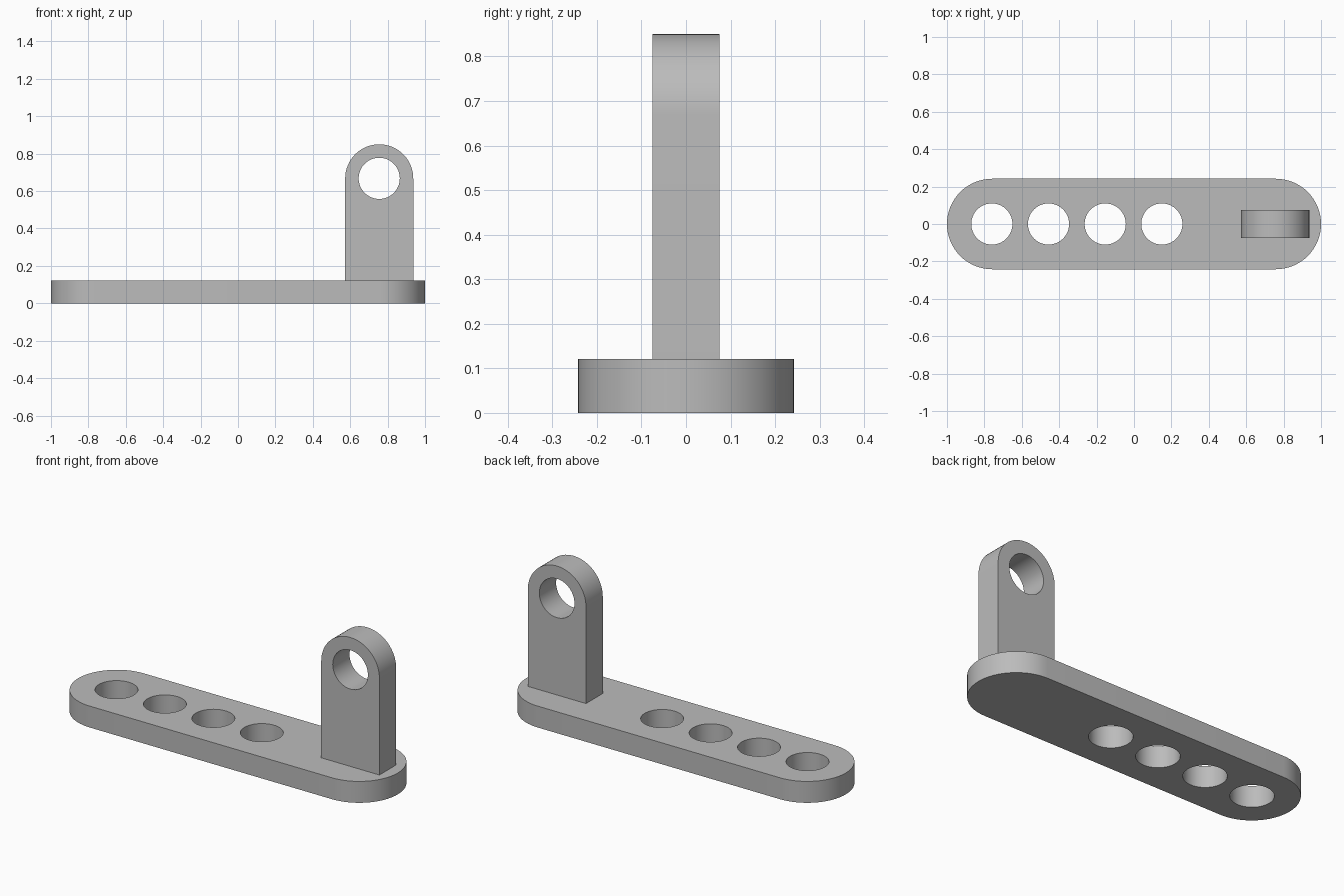
import bpy, bmesh
from math import sin, cos, pi, radians
from mathutils import Matrix

old = bpy.data.objects.get("Cube")
if old:
    bpy.data.objects.remove(old, do_unlink=True)

grey = bpy.data.materials.new("plain grey")
grey.use_nodes = True
COLOUR = (0.50, 0.50, 0.50, 1)
grey.diffuse_color = COLOUR
grey.node_tree.nodes["Principled BSDF"].inputs["Base Color"].default_value = COLOUR


def arc(cx, cy, r, start, end, steps):
    """Points along an arc, both ends included."""
    angles = [start + (end - start) * i / steps for i in range(steps + 1)]
    return [(cx + r * cos(a), cy + r * sin(a)) for a in angles]


def hole(cx, cy, r):
    return arc(cx, cy, r, 0, 2 * pi, 64)[:-1]


def plate(name, outlines, thickness, matrix):
    """Extruded flat plate; the first outline is the rim, the others are holes."""
    curve = bpy.data.curves.new(name + "_profile", "CURVE")
    curve.dimensions = "2D"
    curve.fill_mode = "BOTH"
    curve.extrude = thickness / 2
    for points in outlines:
        spline = curve.splines.new("POLY")
        spline.points.add(len(points) - 1)
        for p, (x, y) in zip(spline.points, points):
            p.co = (x, y, 0, 1)
        spline.use_cyclic_u = True
    helper = bpy.data.objects.new(name + "_profile", curve)
    bpy.context.collection.objects.link(helper)
    depsgraph = bpy.context.evaluated_depsgraph_get()
    mesh = bpy.data.meshes.new_from_object(helper.evaluated_get(depsgraph))
    bpy.data.objects.remove(helper, do_unlink=True)
    bpy.data.curves.remove(curve)

    # Weld caps to walls, then place the plate
    bm = bmesh.new()
    bm.from_mesh(mesh)
    bmesh.ops.remove_doubles(bm, verts=bm.verts, dist=0.0005)
    bmesh.ops.transform(bm, matrix=matrix, verts=bm.verts)
    bmesh.ops.recalc_face_normals(bm, faces=bm.faces)
    bm.to_mesh(mesh)
    bm.free()
    mesh.name = name
    mesh.materials.clear()
    mesh.materials.append(grey)
    obj = bpy.data.objects.new(name, mesh)
    bpy.context.collection.objects.link(obj)
    bpy.ops.object.select_all(action="DESELECT")
    obj.select_set(True)
    bpy.context.view_layer.objects.active = obj
    bpy.ops.object.shade_smooth_by_angle(angle=radians(30))
    return obj


BASE_R, BASE_H, HOLE_R = 0.242, 0.121, 0.11
LUG_X, LUG_Z, LUG_R, LUG_T = 0.755, 0.668, 0.182, 0.15

# Base bar with round ends and a row of four holes
end_x = 1 - BASE_R
rim = (arc(end_x, 0, BASE_R, -pi / 2, pi / 2, 32)
       + arc(-end_x, 0, BASE_R, pi / 2, 3 * pi / 2, 32))
holes = [hole(-0.76 + 0.303 * i, 0, HOLE_R) for i in range(4)]
plate("base_bar", [rim] + holes, BASE_H, Matrix.Translation((0, 0, BASE_H / 2)))

# Upright lug with a round top and one cross hole
rim = (arc(LUG_X, LUG_Z, LUG_R, 0, pi, 32)
       + [(LUG_X - LUG_R, BASE_H), (LUG_X + LUG_R, BASE_H)])
plate("upright_lug", [rim, hole(LUG_X, LUG_Z, HOLE_R)], LUG_T,
      Matrix.Rotation(pi / 2, 4, "X"))
